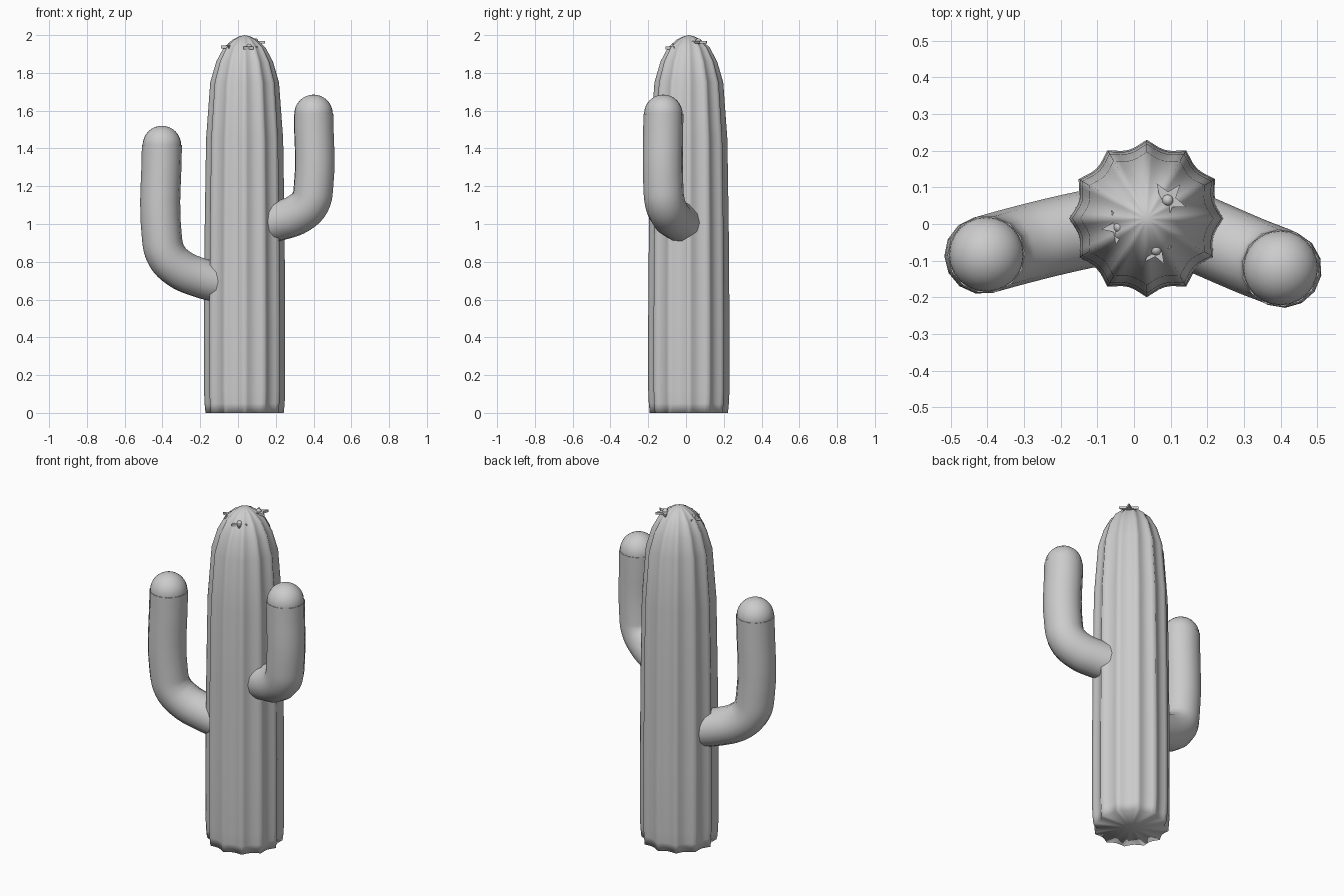
import bpy, bmesh, math
from mathutils import Vector

if "Cube" in bpy.data.objects:
    bpy.data.objects.remove(bpy.data.objects["Cube"])

grey = bpy.data.materials.new("plain_grey")
grey.use_nodes = True
GREY = (0.6, 0.6, 0.6, 1)
grey.diffuse_color = GREY
grey.node_tree.nodes["Principled BSDF"].inputs["Base Color"].default_value = GREY

CENTRE = Vector((0.035, 0.015, 0))
RIBS, STEPS = 12, 6


def add_mesh(name, bm, smooth=True):
    bmesh.ops.recalc_face_normals(bm, faces=bm.faces)
    for f in bm.faces:
        f.smooth = smooth
    mesh = bpy.data.meshes.new(name)
    bm.to_mesh(mesh)
    bm.free()
    mesh.materials.append(grey)
    obj = bpy.data.objects.new(name, mesh)
    bpy.context.collection.objects.link(obj)
    return obj


# Ribbed trunk: scalloped rings stacked along a profile of (radius, height)
profile = [(0.207, 0), (0.212, 0.05), (0.215, 0.12), (0.215, 0.5), (0.211, 1.0),
           (0.204, 1.45), (0.182, 1.75), (0.15, 1.86), (0.11, 1.935),
           (0.065, 1.975), (0.03, 1.993)]
bm = bmesh.new()
rings = []
for radius, z in profile:
    ring = []
    for i in range(RIBS * STEPS):
        a = 2 * math.pi * i / (RIBS * STEPS)
        scallop = 1 - 0.1 * math.sin(math.pi * (i % STEPS) / STEPS)
        r = radius * scallop
        ring.append(bm.verts.new(CENTRE + Vector((r * math.cos(a), r * math.sin(a), z))))
    rings.append(ring)
n = RIBS * STEPS
for low, high in zip(rings, rings[1:]):
    for i in range(n):
        bm.faces.new((low[i], low[(i + 1) % n], high[(i + 1) % n], high[i]))
for ring, z in ((rings[0], 0), (rings[-1], 2)):
    tip = bm.verts.new(CENTRE + Vector((0, 0, z)))
    for i in range(n):
        bm.faces.new((ring[i], ring[(i + 1) % n], tip))
add_mesh("trunk", bm)


# Bent arms: round tube along a path, with a ball on the end
def arm(name, points):
    curve = bpy.data.curves.new(name, "CURVE")
    curve.dimensions = "3D"
    curve.bevel_depth = 0.106
    curve.bevel_resolution = 5
    curve.resolution_u = 5
    curve.use_fill_caps = True
    spline = curve.splines.new("BEZIER")
    spline.bezier_points.add(len(points) - 1)
    for bp, p in zip(spline.bezier_points, points):
        bp.co = p
        bp.handle_left_type = bp.handle_right_type = "AUTO"
    source = bpy.data.objects.new(name + "_path", curve)
    bpy.context.collection.objects.link(source)
    mesh = bpy.data.meshes.new_from_object(source)
    bpy.data.objects.remove(source)
    bm = bmesh.new()
    bm.from_mesh(mesh)
    bpy.data.meshes.remove(mesh)
    bmesh.ops.remove_doubles(bm, verts=bm.verts, dist=0.0001)
    tube = add_mesh(name, bm)
    bpy.ops.object.select_all(action="DESELECT")
    tube.select_set(True)
    bpy.context.view_layer.objects.active = tube
    bpy.ops.object.shade_smooth_by_angle(angle=math.radians(50))

    bm = bmesh.new()
    bmesh.ops.create_uvsphere(bm, u_segments=24, v_segments=16, radius=0.102)
    bmesh.ops.translate(bm, verts=bm.verts, vec=points[-1])
    add_mesh(name + "_tip", bm)


arm("right_arm", [(-0.06, 0.0, 0.68), (-0.2, -0.03, 0.715), (-0.32, -0.06, 0.77),
                  (-0.382, -0.077, 0.84), (-0.403, -0.083, 0.93), (-0.403, -0.083, 1.418)])
arm("left_arm", [(0.14, -0.01, 1.0), (0.22, -0.045, 1.018), (0.32, -0.088, 1.055),
                 (0.382, -0.112, 1.115), (0.4, -0.12, 1.2), (0.4, -0.12, 1.583)])


# Small star flowers half sunk in the crown
def flower(name, x, y, z, size, turn):
    bm = bmesh.new()
    star = []
    for i in range(10):
        r = size if i % 2 == 0 else size * 0.42
        a = turn + i * math.pi / 5
        star.append(bm.verts.new((x + r * math.cos(a), y + r * math.sin(a), z)))
    face = bm.faces.new(star)
    top = bmesh.ops.extrude_face_region(bm, geom=[face])["geom"]
    bmesh.ops.translate(bm, vec=(0, 0, 0.014),
                        verts=[v for v in top if isinstance(v, bmesh.types.BMVert)])
    add_mesh(name, bm, False)
    bm = bmesh.new()
    bmesh.ops.create_uvsphere(bm, u_segments=10, v_segments=8, radius=0.016)
    bmesh.ops.translate(bm, verts=bm.verts, vec=(x, y, z + 0.012))
    add_mesh(name + "_centre", bm)


flower("back_flower", 0.092, 0.065, 1.955, 0.055, 0.9)
flower("side_flower", -0.04, -0.008, 1.93, 0.05, 0.75)
flower("front_flower", 0.06, -0.07, 1.925, 0.045, 0.2)
